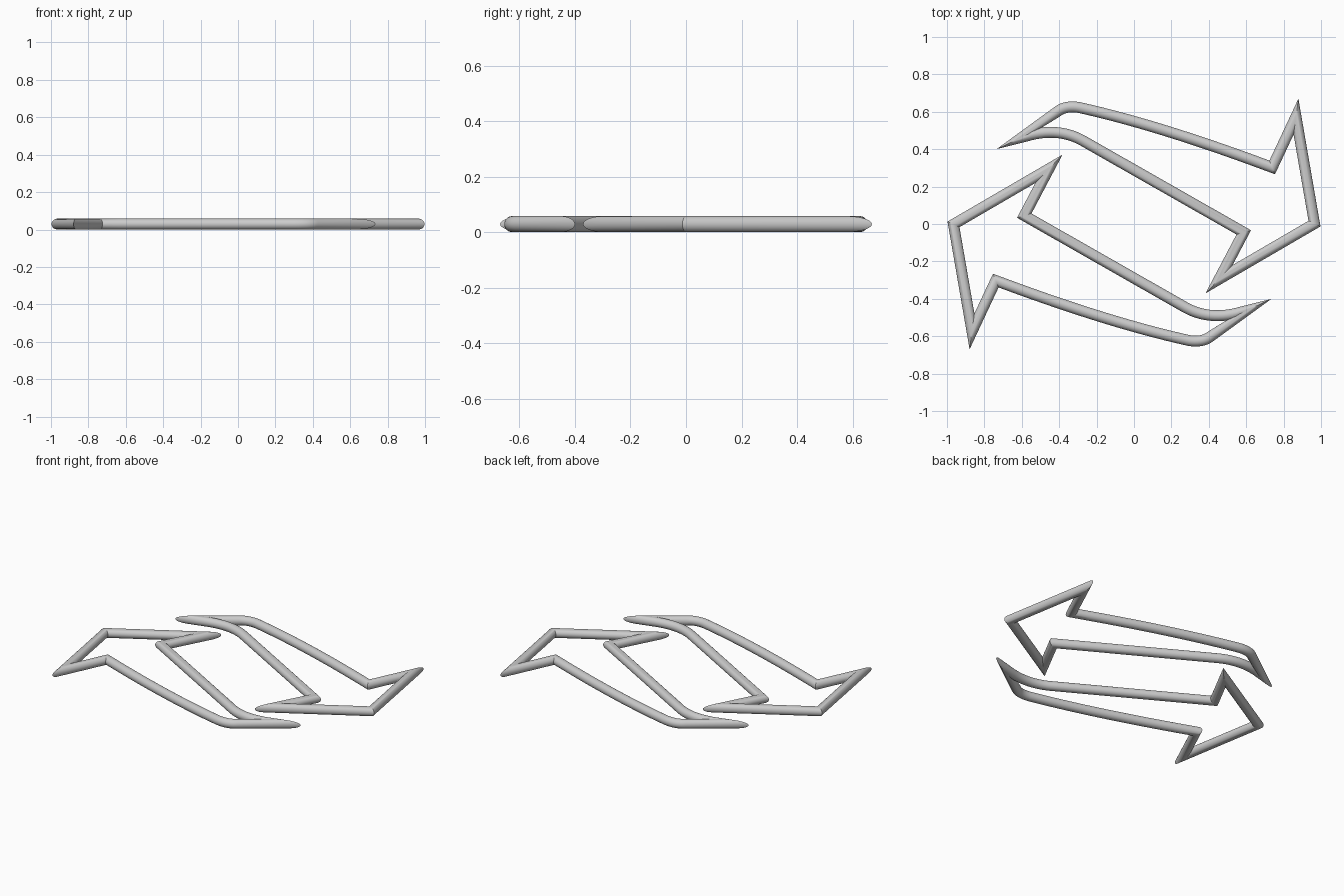
import bpy
import bmesh
from math import cos, sin, pi
from mathutils import Vector

cube = bpy.data.objects.get("Cube")
if cube:
    bpy.data.objects.remove(cube, do_unlink=True)

RADIUS = 0.029
SIDES = 28

grey = bpy.data.materials.new("light grey")
grey.use_nodes = True
colour = (0.6, 0.6, 0.6, 1)
grey.diffuse_color = colour
grey.node_tree.nodes["Principled BSDF"].inputs["Base Color"].default_value = colour


def bend(a, b, c, steps):
    """Points on a quadratic curve from a to c, pulled towards b."""
    a, b, c = Vector(a), Vector(b), Vector(c)
    ts = [i / steps for i in range(steps + 1)]
    return [a * (1 - t) ** 2 + b * 2 * t * (1 - t) + c * t * t for t in ts]


def arrow_outline():
    """Outer edge of one arrow, clockwise from its tail tip."""
    tail = [Vector((-0.735, 0.40))]
    shoulder = bend((-0.43, 0.622), (-0.377, 0.665), (-0.291, 0.652), 10)
    long_side = bend((-0.291, 0.652), (0.136, 0.558), (0.724, 0.339), 14)[1:]
    head = [Vector(p) for p in ((0.879, 0.67), (0.997, -0.013),
                                (0.382, -0.371), (0.548, -0.056))]
    tail_curve = bend((-0.291, 0.422), (-0.403, 0.483), (-0.542, 0.449), 12)
    return tail + shoulder + long_side + head + tail_curve


def tube_frame(name, outline, turn):
    """Sweep a round section inside the outline with mitred corners."""
    bm = bmesh.new()
    rings = []
    count = len(outline)
    for i, p in enumerate(outline):
        d1 = (p - outline[i - 1]).normalized()
        d2 = (outline[(i + 1) % count] - p).normalized()
        n1, n2 = Vector((d1.y, -d1.x)), Vector((d2.y, -d2.x))
        miter = (n1 + n2) / (1 + n1.dot(n2))
        if i == 0:  # shorter inner crotch where the tail sides close up
            miter *= 0.82
        ring = []
        for k in range(SIDES):
            a = 2 * pi * k / SIDES
            q = (p + miter * RADIUS * (1 + cos(a))) * turn
            ring.append(bm.verts.new((q.x, q.y, RADIUS * (1 + sin(a)))))
        rings.append(ring)
    for i, ring in enumerate(rings):
        after = rings[(i + 1) % count]
        for k in range(SIDES):
            j = (k + 1) % SIDES
            bm.faces.new((ring[k], ring[j], after[j], after[k]))
    bmesh.ops.recalc_face_normals(bm, faces=bm.faces)
    mesh = bpy.data.meshes.new(name)
    bm.to_mesh(mesh)
    bm.free()
    mesh.materials.append(grey)
    obj = bpy.data.objects.new(name, mesh)
    bpy.context.collection.objects.link(obj)
    bpy.ops.object.select_all(action="DESELECT")
    obj.select_set(True)
    bpy.context.view_layer.objects.active = obj
    bpy.ops.object.shade_smooth_by_angle(angle=pi / 6)


# Two matching arrows, half a turn apart
tube_frame("left_arrow_frame", arrow_outline(), 1)
tube_frame("right_arrow_frame", arrow_outline(), -1)
